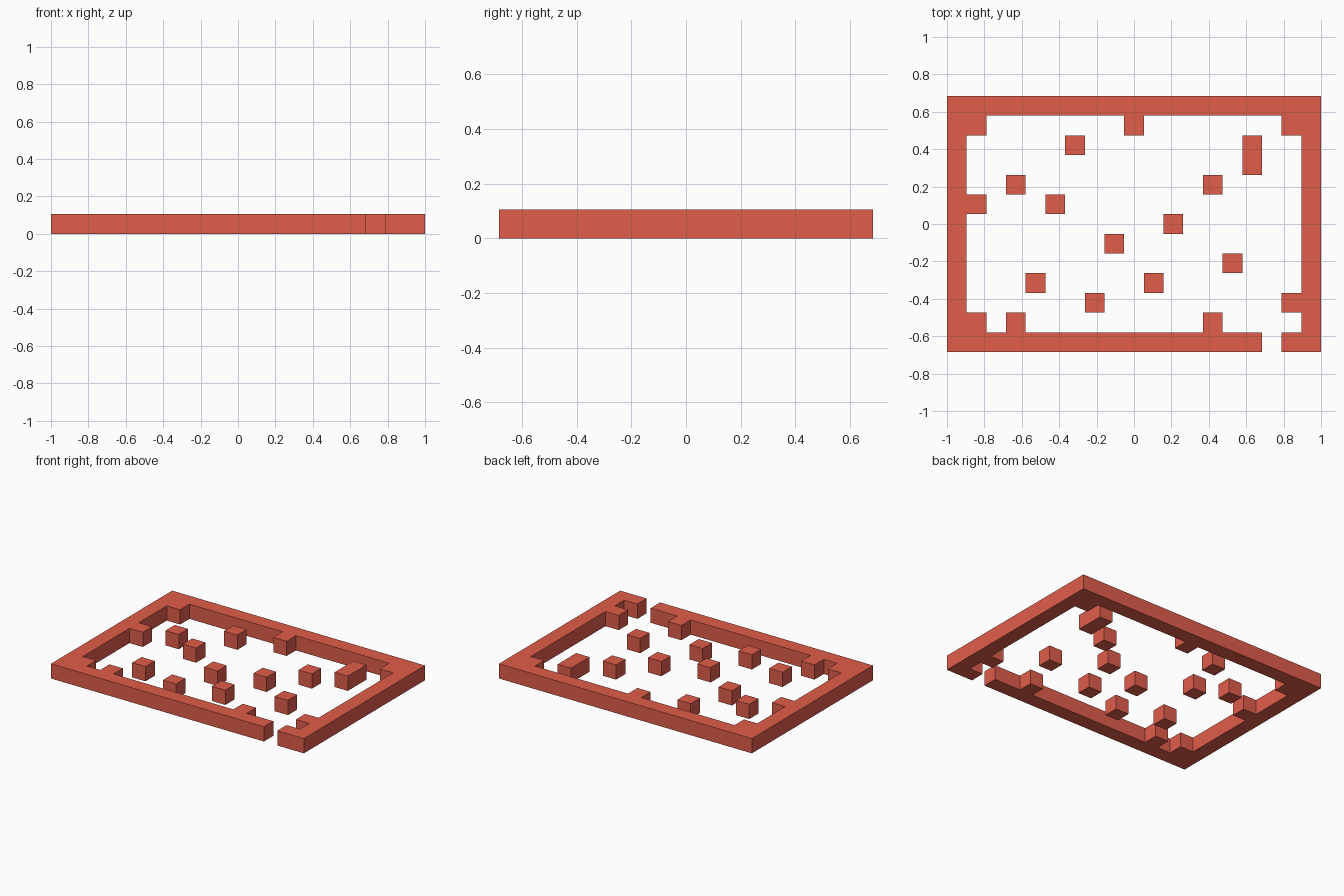
import bpy, bmesh

if "Cube" in bpy.data.objects:
    bpy.data.objects.remove(bpy.data.objects["Cube"])

COLS, ROWS = 19, 13
CELL = 2 / COLS  # grid unit; walls and blocks are one unit tall

red = bpy.data.materials.new("red")
red.diffuse_color = (0.75, 0.11, 0.07, 1)
red.use_nodes = True
red.node_tree.nodes["Principled BSDF"].inputs["Base Color"].default_value = red.diffuse_color


def extrude_cells(name, cells):
    """Merge the given grid cells into one flat outline and extrude it up."""
    bm = bmesh.new()
    for i, j in cells:
        x, y = i * CELL - 1, (j - ROWS / 2) * CELL
        bm.faces.new([bm.verts.new((x + u * CELL, y + v * CELL, 0))
                      for u, v in ((0, 0), (1, 0), (1, 1), (0, 1))])
    bmesh.ops.remove_doubles(bm, verts=bm.verts, dist=1e-4)
    top = bmesh.ops.extrude_face_region(bm, geom=bm.faces[:], use_keep_orig=True)
    verts = [g for g in top["geom"] if isinstance(g, bmesh.types.BMVert)]
    bmesh.ops.translate(bm, verts=verts, vec=(0, 0, CELL))
    bmesh.ops.recalc_face_normals(bm, faces=bm.faces[:])
    bmesh.ops.dissolve_limit(bm, angle_limit=0.01, verts=bm.verts[:], edges=bm.edges[:])
    mesh = bpy.data.meshes.new(name)
    bm.to_mesh(mesh)
    bm.free()
    mesh.materials.append(red)
    obj = bpy.data.objects.new(name, mesh)
    bpy.context.collection.objects.link(obj)


# Border wall with a one-cell doorway in the front
border = {(i, j) for i in range(COLS) for j in range(ROWS)
          if i in (0, COLS - 1) or j in (0, ROWS - 1)}
border.remove((16, 0))

# Stubs projecting inward from the wall
stubs = {(1, 1), (3, 1), (13, 1), (17, 2), (1, 7), (1, 11), (9, 11), (17, 11)}
extrude_cells("border_wall", sorted(border | stubs))

# Free-standing blocks, the last one two cells long
blocks = [[(7, 2)], [(4, 3)], [(10, 3)], [(14, 4)], [(8, 5)], [(11, 6)],
          [(5, 7)], [(3, 8)], [(13, 8)], [(6, 10)], [(15, 9), (15, 10)]]
for n, cells in enumerate(blocks, 1):
    extrude_cells(f"block_{n}", cells)
